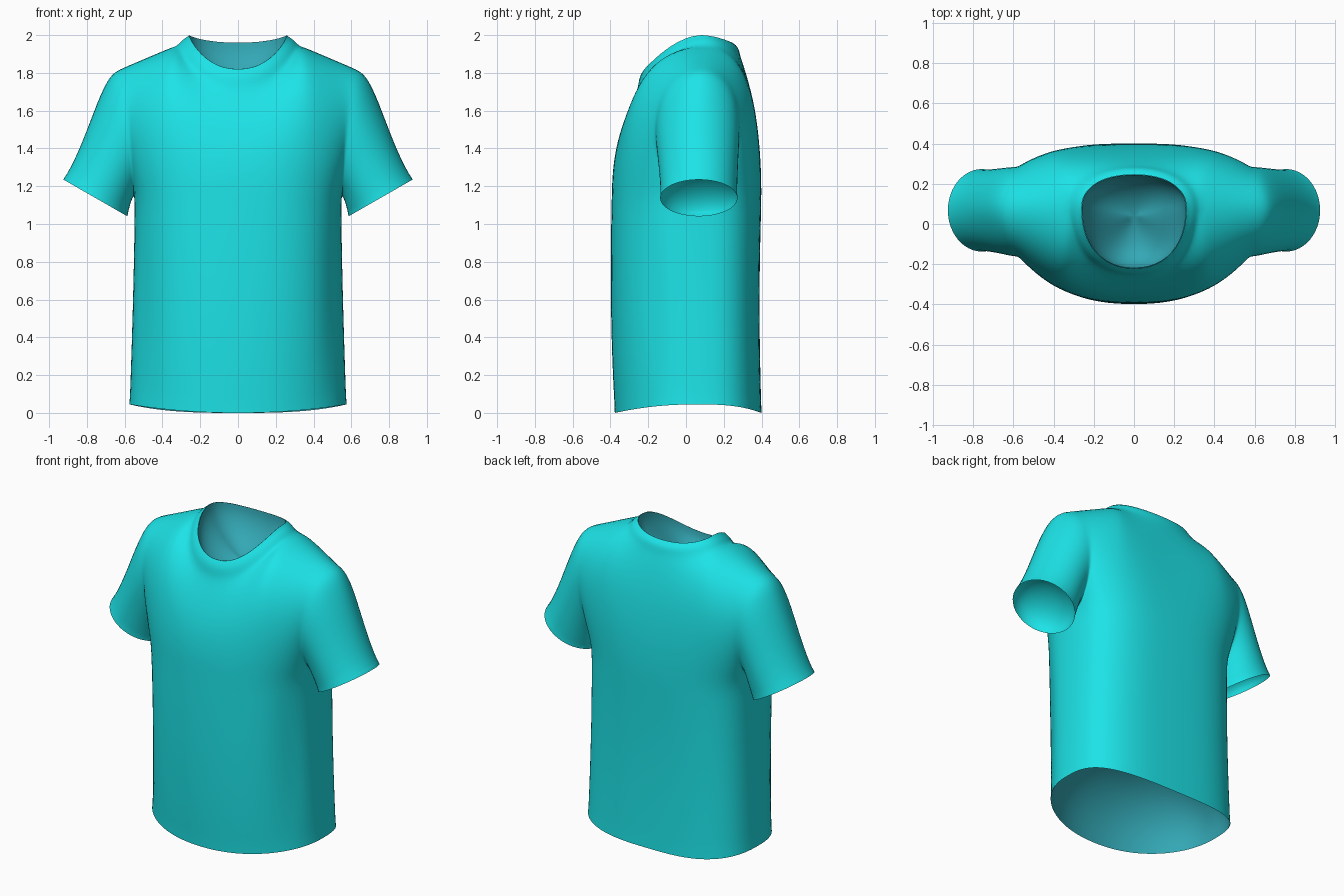
import bpy, bmesh, math
from mathutils import Vector as V

if "Cube" in bpy.data.objects:
    bpy.data.objects.remove(bpy.data.objects["Cube"])

K, A, R = 24, 12, 24          # columns per quarter, neck columns, rows per panel
Z0, YC = 1.14, 0.05           # armpit height, side seam depth
H = math.pi / 2


def material(name, rgb):
    m = bpy.data.materials.new(name)
    m.diffuse_color = (*rgb, 1)
    m.use_nodes = True
    m.node_tree.nodes["Principled BSDF"].inputs["Base Color"].default_value = m.diffuse_color
    return m


cloth = material("turquoise cloth", (0.012, 0.77, 0.80))
lining = material("muted teal lining", (0.033, 0.39, 0.46))


def bezier(p, t):
    s = 1 - t
    return p[0]*s**3 + p[1]*3*s*s*t + p[2]*3*s*t*t + p[3]*t**3


def add_grid(bm, rows):
    """Quad grid added on both the right and the mirrored left side."""
    for sx in (1, -1):
        g = [[bm.verts.new((sx*p.x, p.y, p.z)) for p in row] for row in rows]
        for a, b in zip(g, g[1:]):
            for i in range(len(a) - 1):
                q = (a[i], a[i+1], b[i+1], b[i])
                bm.faces.new(q if sx > 0 else q[::-1])


def finish(bm, name, mat, smoothing=0):
    bmesh.ops.remove_doubles(bm, verts=bm.verts, dist=1e-4)
    inner = [v for v in bm.verts if not v.is_boundary]
    for _ in range(smoothing):
        bmesh.ops.smooth_vert(bm, verts=inner, factor=0.5, use_axis_x=True,
                              use_axis_y=True, use_axis_z=True)
    bmesh.ops.recalc_face_normals(bm, faces=bm.faces)
    for f in bm.faces:
        f.smooth = True
    me = bpy.data.meshes.new(name)
    bm.to_mesh(me)
    bm.free()
    me.materials.append(mat)
    ob = bpy.data.objects.new(name, me)
    bpy.context.collection.objects.link(ob)


def trunk(i, front, t):
    """Point on the trunk tube, t = 0 at the hem and 1 at the armpits."""
    a = i / K * H
    s, c = math.sin(a), max(0, math.cos(a))
    w = 0.548 + 0.027 * (1 - t)**1.5
    if front:
        y = -0.402 + 0.025*(1 - t)**3 + 0.008*t**4
        e = 0.95 - 0.15*t
    else:
        y = 0.40 - 0.01*math.sin(math.pi*t)
        e = 0.68
    hem = 0.045 * s * s
    p = V((w * s**e, YC + (y - YC) * c**e, hem + (Z0 - hem)*t))
    if front:   # soft drape fold beside the belly
        p.y += 0.025 * math.exp(-((a - 1.1)/0.16)**2) * math.sin(math.pi*t)
    return p


def neck(a, front, outer):
    """Neckline (outer=0) or lower edge of the collar band (outer=1)."""
    s, c = math.sin(a), max(0, math.cos(a))
    x = 0.32 if outer else 0.26
    top = 1.952 if outer else 2.0
    if front:
        dy, dz = (-0.335, 0.232) if outer else (-0.30, 0.18)
    else:
        dy, dz = (0.205, 0.052) if outer else (0.165, 0.04)
    return V((x * s**0.9, 0.08 + dy * c**0.9, top - dz * c**1.6))


def top_edge(i, front):
    if i <= A:
        return neck(i / A * H, front, 1)
    return neck(H, front, 1).lerp(V((0.655, 0.08, 1.815)), (i - A) / (K - A))


def panel(i, front):
    """Bezier control points of one column from armpit level to neck or shoulder."""
    p0, p3 = trunk(i, front, 1), top_edge(i, front)
    c = max(0, math.cos(min(i / A, 1) * H))
    dx, dy, dz = p3 - p0
    p1 = p0 + V((0, 0, 0.5*dz))
    k = 0.95 - 0.45*c
    p2 = V((p3.x - 0.3*dx, p3.y - k*dy, p3.z - 0.02 - 0.15*c))
    # blend into the curved armhole edge, depth earlier than width and height
    ya, sgn = (-0.24, -1) if front else (0.36, 1)
    w, wy = (i / K)**3, (i / K)**1.5
    extra = sgn * 0.21 * wy * (1 - wy)
    y1, y2 = [p.y + (ya - p.y)*wy + extra for p in (p1, p2)]
    p1 = p1.lerp(V((0.55, 0, Z0 + 0.08)), w)
    p2 = p2.lerp(V((0.585, 0, 1.81)), w)
    p1.y, p2.y = y1, y2
    return p0, p1, p2, p3


# shirt body, sleeves and collar band as one continuous cloth surface
bm = bmesh.new()
for front in (True, False):
    add_grid(bm, [[trunk(i, front, r / 26) for i in range(K + 1)] for r in range(27)])
    cols = [panel(i, front) for i in range(K + 1)]
    add_grid(bm, [[bezier(p, r / R) for p in cols] for r in range(R + 1)])

    # sleeve half, lofted from the armhole edge to the oval cuff
    sleeve = []
    for j in range(R + 1):
        psi = math.pi * j / R
        s = (1 - math.cos(psi)) / 2
        p0 = bezier(cols[K], j / R)
        side = -1 if front else 1
        p3 = V((0.755, 0.068 + side*0.205*math.sin(psi), 1.138)) \
            - V((0.17, 0, 0.0975)) * math.cos(psi)
        p1 = p0 + V((0.02, 0, -0.03)).lerp(V((0.085, 0, -0.05)), s)
        p2 = p3 + V((-0.014, 0, 0.05)).lerp(V((-0.125, 0, 0.195)), s)
        sleeve.append([bezier((p0, p1, p2, p3), t / 18) for t in range(19)])
    add_grid(bm, sleeve)

    # collar band, slightly raised
    rows = []
    for r in range(7):
        t = r / 6
        row = []
        for i in range(A + 1):
            a = i / A * H
            out = V((math.sin(a)*0.5, (-1 if front else 1)*math.cos(a), 0.5))
            p = neck(a, front, 1).lerp(neck(a, front, 0), t)
            row.append(p + out * 0.012 * math.sin(math.pi * t)**0.7)
        rows.append(row)
    add_grid(bm, rows)
finish(bm, "shirt_body_and_sleeves", cloth, 7)


def hollow(name, rims, centre, inward, mat):
    """Rounded inner lining that closes an opening; rims are its half outlines."""
    bm = bmesh.new()
    for rim in rims:
        rows = []
        for r in range(13):
            th = r / 12 * H
            sc = 0.995 * max(0, math.cos(th))
            rows.append([centre + (p - centre)*sc + inward*math.sin(th) for p in rim])
        add_grid(bm, rows)
    finish(bm, name, mat)
    # the visible side of a hollow faces the opening
    bpy.data.objects[name].data.flip_normals()


# linings inside the hem, neck and both cuffs
sides = (True, False)
hollow("hem_lining", [[trunk(i, f, 0) for i in range(K + 1)] for f in sides],
       V((0, 0.02, 0.02)), V((0, 0, 0.40)), lining)
hollow("neck_lining", [[neck(i / A * H, f, 0) for i in range(A + 1)] for f in sides],
       V((0, 0.04, 1.92)), V((0, 0, -0.20)), lining)
cuff = [V((0.755, 0.068, 1.138)) - V((0.17, 0, 0.0975)) * math.cos(a)
        + V((0, 0.205, 0)) * math.sin(a) for a in [i / 20 * math.pi for i in range(41)]]
hollow("cuff_linings", [cuff], V((0.755, 0.068, 1.138)), V((-0.045, 0, 0.12)), cloth)
